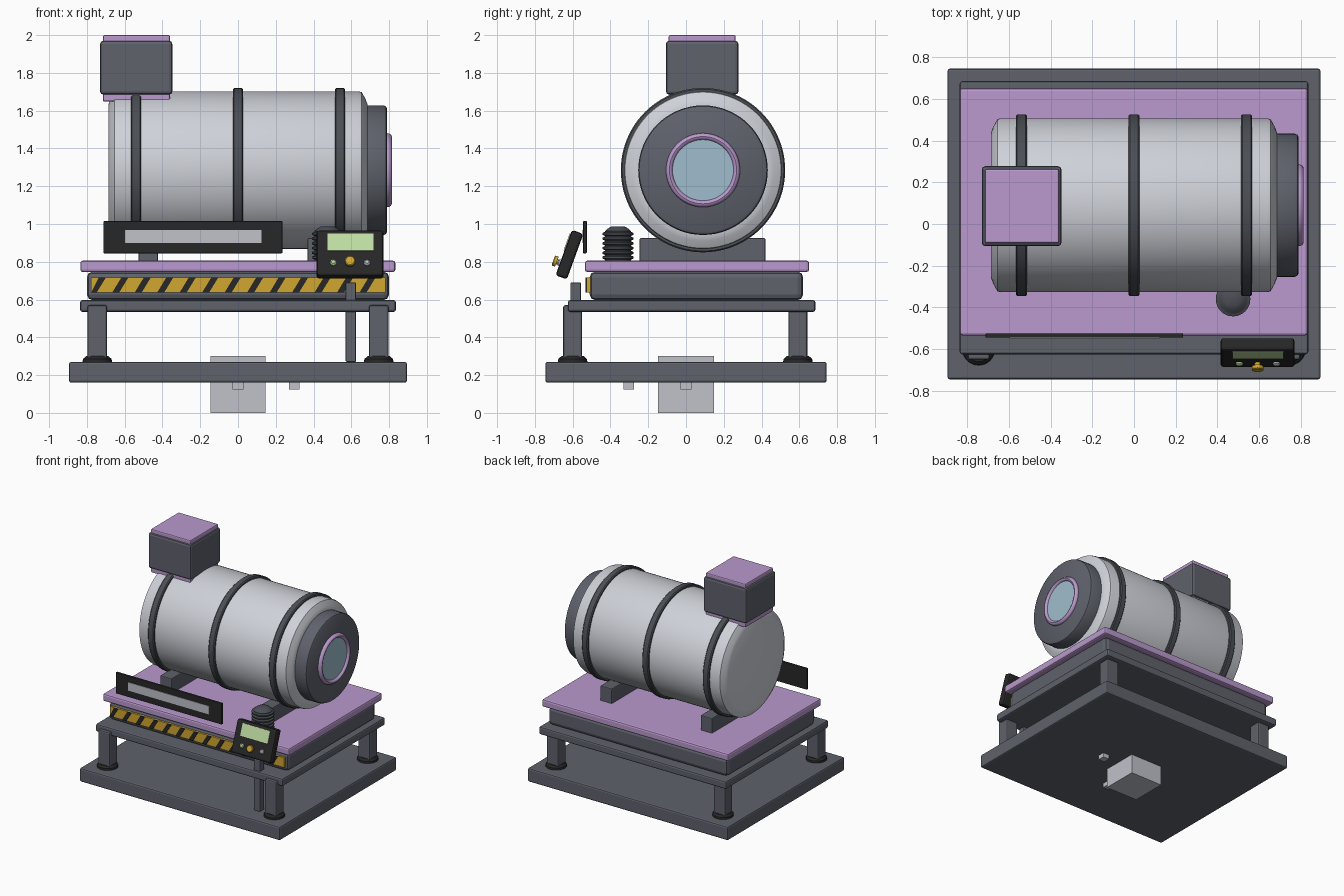
import bpy, bmesh, math
from mathutils import Matrix, Vector

cube = bpy.data.objects.get("Cube")
if cube:
    bpy.data.objects.remove(cube, do_unlink=True)


def material(name, r, g, b):
    m = bpy.data.materials.new(name)
    m.use_nodes = True
    m.diffuse_color = (r, g, b, 1)
    m.node_tree.nodes["Principled BSDF"].inputs["Base Color"].default_value = (r, g, b, 1)
    return m


SLATE = material("slate grey", .115, .122, .15)
LILAC = material("lilac", .49, .32, .61)
STEEL = material("pale steel", .62, .64, .69)
BLACK = material("black", .02, .02, .021)
RUBBER = material("dark rubber", .07, .077, .09)
YELLOW = material("yellow", .64, .38, .03)
GREEN = material("screen green", .52, .72, .36)
GLASS = material("blue glass", .35, .51, .61)
SILVER = material("silver", .53, .54, .59)


def finish(name, bm, mat, smooth=False, bevel=0, segments=2):
    bmesh.ops.recalc_face_normals(bm, faces=bm.faces)
    mesh = bpy.data.meshes.new(name)
    bm.to_mesh(mesh)
    bm.free()
    mesh.materials.append(mat)
    ob = bpy.data.objects.new(name, mesh)
    bpy.context.collection.objects.link(ob)
    if bevel:
        mod = ob.modifiers.new("rounded edges", 'BEVEL')
        mod.width = bevel
        mod.segments = segments
    if smooth:
        bpy.ops.object.select_all(action='DESELECT')
        ob.select_set(True)
        bpy.context.view_layer.objects.active = ob
        bpy.ops.object.shade_smooth_by_angle(angle=math.radians(35))
    return ob


def box(name, x, y, z, mat, bevel=0, at=None):
    """Box from (low, high) ranges on each axis."""
    ranges = (x, y, z)
    size = [b - a for a, b in ranges]
    mid = [(a + b) / 2 for a, b in ranges]
    bm = bmesh.new()
    bmesh.ops.create_cube(bm, size=1, matrix=Matrix.Translation(mid) @ Matrix.Diagonal((*size, 1)))
    if at:
        bm.transform(at)
    return finish(name, bm, mat, bevel=bevel)


def lathe(name, profile, mat, at, sides=64, closed=False):
    """Turn (height, radius) points about local z; open profiles get capped."""
    bm = bmesh.new()
    rings = []
    for h, r in profile:
        rings.append([bm.verts.new((r * math.cos(a), r * math.sin(a), h))
                      for a in (math.tau * i / sides for i in range(sides))])
    pairs = list(zip(rings, rings[1:]))
    if closed:
        pairs.append((rings[-1], rings[0]))
    for lo, hi in pairs:
        for i in range(sides):
            j = (i + 1) % sides
            bm.faces.new((lo[i], lo[j], hi[j], hi[i]))
    if not closed:
        bm.faces.new(rings[0])
        bm.faces.new(rings[-1])
    bm.transform(at)
    return finish(name, bm, mat, smooth=True)


# Base plate and frame
box("base_plate", (-.895, .895), (-.745, .745), (.16, .27), SLATE, .012)
box("middle_frame", (-.836, .836), (-.625, .685), (.535, .597), SLATE, .012)
box("upper_body", (-.8, .8), (-.51, .62), (.597, .748), SLATE, .03)
box("deck", (-.835, .833), (-.535, .652), (.746, .806), LILAC, .013)

# Legs with round feet
for sx, side in ((-1, "right"), (1, "left")):
    for y, end in ((-.6, "front"), (.592, "back")):
        x = .745 * sx
        box(f"{end}_{side}_leg", (x - .052, x + .052), (y - .05, y + .05), (.27, .57), SLATE, .01)
        lathe(f"{end}_{side}_foot", [(.268, .078), (.285, .076), (.3, .06)], BLACK,
              Matrix.Translation((x, y, 0)), 32)
box("panel_post", (.57, .625), (-.612, -.556), (.27, .69), SLATE, .006)

# Connector block and pins under the base
box("underside_block", (-.145, .145), (-.147, .147), (0, .3), SILVER)
for n, (x, y) in enumerate(((.298, 0), (0, -.302))):
    box(f"underside_pin_{n + 1}", (x - .028, x + .028), (y - .028, y + .028), (.125, .17), SILVER)

# Drum lying along x, with hoops, end cap and window
axis = Matrix.Translation((0, .09, 1.285)) @ Matrix.Rotation(math.pi / 2, 4, 'Y')
lathe("drum", [(-.685, .35), (-.676, .375), (-.655, .413), (-.64, .417),
               (.64, .417), (.655, .413), (.676, .375), (.685, .35)], STEEL, axis, 96)
for n, x in enumerate((-.54, 0, .54)):
    lathe(f"drum_hoop_{n + 1}", [(x - .027, .405), (x - .027, .428), (x - .02, .435),
                                 (x + .02, .435), (x + .027, .428), (x + .027, .405)],
          RUBBER, axis, 96, closed=True)
lathe("drum_end_cap", [(.67, .343), (.772, .343), (.783, .338), (.79, .326)], SLATE, axis)
ring = [(.79 + .024 * math.cos(a), .178 + .018 * math.sin(a))
        for a in (math.tau * i / 12 for i in range(12))]
lathe("window_ring", ring, LILAC, axis, closed=True)
lathe("window_glass", [(.78, .168), (.797, .168)], GLASS, axis)

# Saddles under the drum
for n, x in enumerate((-.475, .42)):
    box(f"drum_saddle_{n + 1}", (x - .051, x + .051), (-.245, .42), (.8, .925), SLATE, .006)

# Feed box on top
box("feed_box", (-.73, -.348), (-.106, .277), (1.685, 1.97), SLATE, .016)
box("feed_box_lid", (-.715, -.36), (-.092, .263), (1.96, 2), LILAC, .008)
box("feed_box_flange", (-.715, -.36), (-.092, .263), (1.648, 1.69), LILAC, .008)

# Ribbed bellows
ribs = [(.8, .07)]
for n in range(6):
    z = .812 + n * .025
    ribs += [(z, .07), (z + .006, .083), (z + .015, .083), (z + .021, .07)]
ribs += [(.962, .07), (.975, .055), (.987, .035)]
lathe("bellows", ribs, RUBBER, Matrix.Translation((.475, -.36, 0)), 32)

# Front sign with a pale strip
box("sign_board", (-.712, .235), (-.545, -.525), (.845, 1.015), BLACK, .004)
box("sign_strip", (-.597, .125), (-.549, -.544), (.9, .967), SILVER)

# Hazard band with slanted stripes
box("hazard_band", (-.777, .78), (-.526, -.505), (.637, .716), YELLOW)
bm = bmesh.new()
for n in range(13):
    x = -.74 + n * .119
    loop = [(x - .045, .637), (x - .008, .637), (x + .04, .716), (x + .003, .716)]
    loop = [(max(px, -.777), pz) for px, pz in loop]
    face = bm.faces.new([bm.verts.new((px, -.531, pz)) for px, pz in loop])
    out = bmesh.ops.extrude_face_region(bm, geom=[face])["geom"]
    moved = [v for v in out if isinstance(v, bmesh.types.BMVert)]
    bmesh.ops.translate(bm, verts=moved, vec=Vector((0, .006, 0)))
finish("hazard_stripes", bm, BLACK)

# Tilted control panel, built upright and leaned back
tilt = Matrix.Translation((.593, -.617, .838)) @ Matrix.Rotation(math.radians(-20), 4, 'X')
box("control_panel", (-.177, .177), (-.032, .032), (-.128, .128), BLACK, .014, tilt)
box("panel_screen", (-.12, .125), (-.037, -.03), (.01, .106), GREEN, 0, tilt)
forward = Matrix.Rotation(math.pi / 2, 4, 'X')
for name, x, mat in (("green_button", -.088, GREEN), ("silver_button", .09, SILVER)):
    lathe(name, [(.03, .017), (.04, .017), (.046, .01)], mat,
          tilt @ Matrix.Translation((x, 0, -.058)) @ forward, 24)
lathe("yellow_knob", [(.03, .014), (.05, .014), (.05, .028), (.066, .028), (.07, .023)], YELLOW,
      tilt @ Matrix.Translation((0, 0, -.058)) @ forward, 24)
